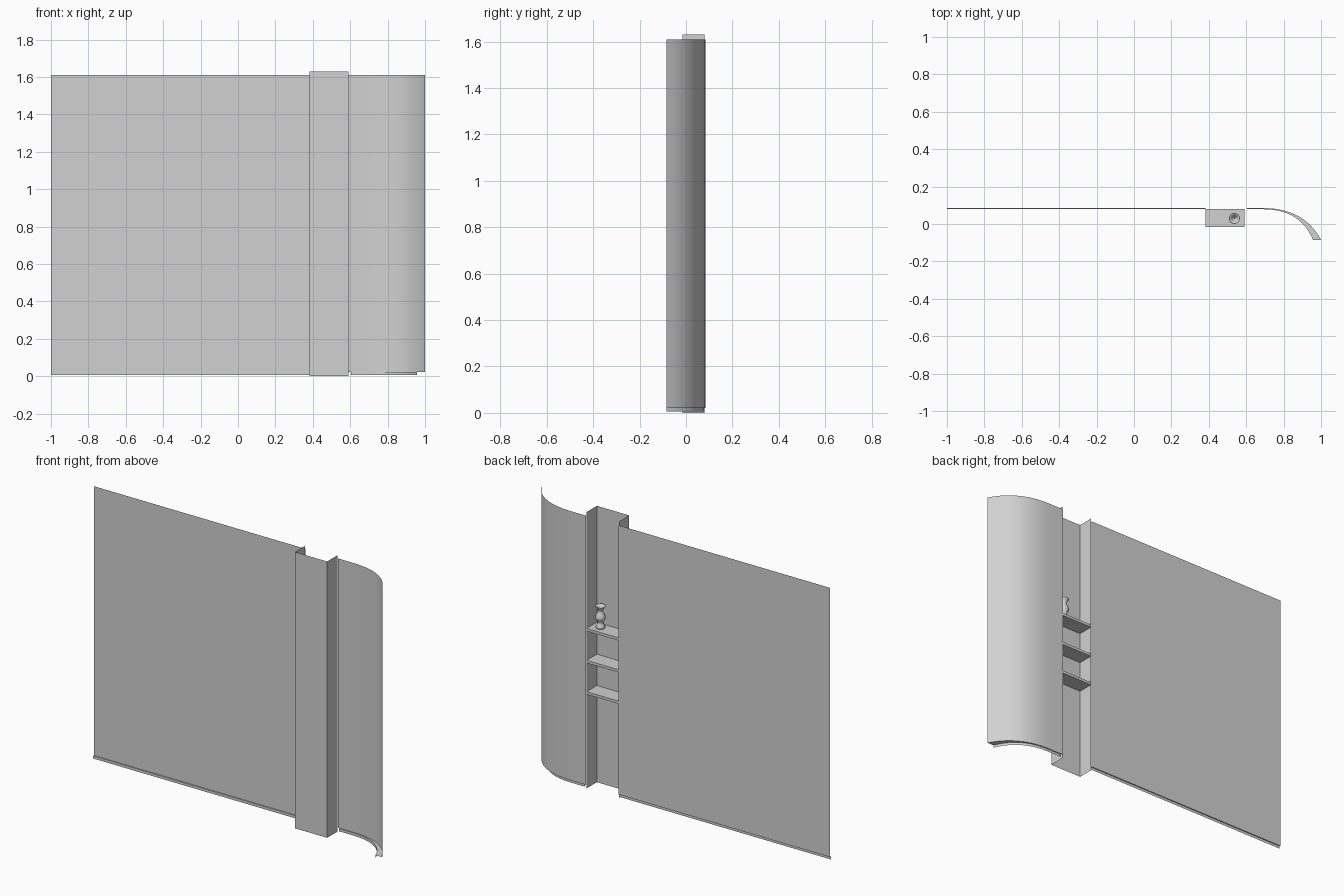
import bpy
from math import cos, sin, tau

old = bpy.data.objects.get("Cube")
if old:
    bpy.data.objects.remove(old)

grey = bpy.data.materials.new("plaster grey")
grey.use_nodes = True
colour = (0.64, 0.64, 0.64, 1)
grey.diffuse_color = colour
grey.node_tree.nodes["Principled BSDF"].inputs["Base Color"].default_value = colour

TOP, LEDGE, BASE = 1.61, 0.022, 0.006   # wall top, wall bottom, skirting bottom
BACK, FRONT = 0.085, 0.079              # wall plane and skirting plane
LEFT, RIGHT = 0.382, 0.592              # niche sides


def add_mesh(name, verts, faces, smooth=False):
    mesh = bpy.data.meshes.new(name)
    mesh.from_pydata(verts, [], faces)
    mesh.materials.append(grey)
    obj = bpy.data.objects.new(name, mesh)
    bpy.context.collection.objects.link(obj)
    if smooth:
        mesh.polygons.foreach_set("use_smooth", [True] * len(mesh.polygons))
    return obj


def ribbon(name, lower, upper, smooth=False):
    """Sheet of quads between two matching 3D paths."""
    n = len(lower)
    faces = [(i, i + 1, n + i + 1, n + i) for i in range(n - 1)]
    return add_mesh(name, lower + upper, faces, smooth)


def at(path, z):
    return [(x, y, z) for x, y in path]


def sheet(name, path, z0, z1, smooth=False):
    return ribbon(name, at(path, z0), at(path, z1), smooth)


def box(name, x0, x1, y0, y1, z0, z1):
    verts = [(x, y, z) for z in (z0, z1) for y in (y0, y1) for x in (x0, x1)]
    return add_mesh(name, verts, [(0, 2, 3, 1), (4, 5, 7, 6), (0, 1, 5, 4),
                                  (1, 3, 7, 5), (3, 2, 6, 7), (2, 0, 4, 6)])


def bend(start, control, end, steps=14):
    """Quarter bend as a quadratic curve."""
    return [tuple((1 - t) ** 2 * a + 2 * t * (1 - t) * b + t * t * c
                  for a, b, c in zip(start, control, end))
            for t in (i / steps for i in range(steps + 1))]


# Wall: flat panel, narrow strips beside the niche, bent end
sheet("flat_wall", [(-1, BACK), (LEFT - 0.018, BACK)], LEDGE, TOP)
sheet("niche_strip_right", [(LEFT - 0.018, BACK), (LEFT, BACK)], LEDGE, TOP)
sheet("niche_strip_left", [(RIGHT, BACK), (RIGHT + 0.012, BACK)], LEDGE, TOP)
outer = [(RIGHT + 0.012, BACK)] + bend((0.69, BACK), (0.91, BACK), (1, -0.085))
sheet("curved_wall", outer, LEDGE, TOP, True)

# Skirting set in below the wall, with its ledge
inner = [(RIGHT + 0.012, FRONT)] + bend((0.69, FRONT), (0.89, FRONT), (0.957, -0.085))
sheet("curved_skirting", inner, BASE, LEDGE, True)
ribbon("curved_ledge", at(inner, LEDGE), at(outer, LEDGE))
flat = [(-1, FRONT), (LEFT, FRONT)]
sheet("flat_skirting", flat, BASE, LEDGE)
ribbon("flat_ledge", at(flat, LEDGE), at([(-1, BACK), (LEFT, BACK)], LEDGE))

# Niche: tall channel open at the back, top and bottom
sheet("niche", [(LEFT, 0.08), (LEFT, -0.015), (RIGHT, -0.015), (RIGHT, 0.08)], 0, 1.63)

# Shelves
for i, z in enumerate((0.57, 0.755, 0.943)):
    box(f"shelf_{i + 1}", LEFT, RIGHT, -0.015, 0.08, z - 0.016, z)

# Vase: lathed profile of (radius, height)
profile = [(0.001, 0), (0.024, 0), (0.026, 0.008), (0.021, 0.02), (0.014, 0.03),
           (0.019, 0.042), (0.027, 0.056), (0.028, 0.066), (0.023, 0.08),
           (0.015, 0.094), (0.014, 0.103), (0.02, 0.117), (0.029, 0.128),
           (0.027, 0.13), (0.017, 0.118), (0.011, 0.1), (0.001, 0.09)]
SIDES = 20
verts = [(0.537 + r * cos(tau * k / SIDES), 0.03 + r * sin(tau * k / SIDES), 0.943 + h)
         for r, h in profile for k in range(SIDES)]
faces = [(j * SIDES + k, j * SIDES + (k + 1) % SIDES,
          (j + 1) * SIDES + (k + 1) % SIDES, (j + 1) * SIDES + k)
         for j in range(len(profile) - 1) for k in range(SIDES)]
add_mesh("vase", verts, faces, True)
